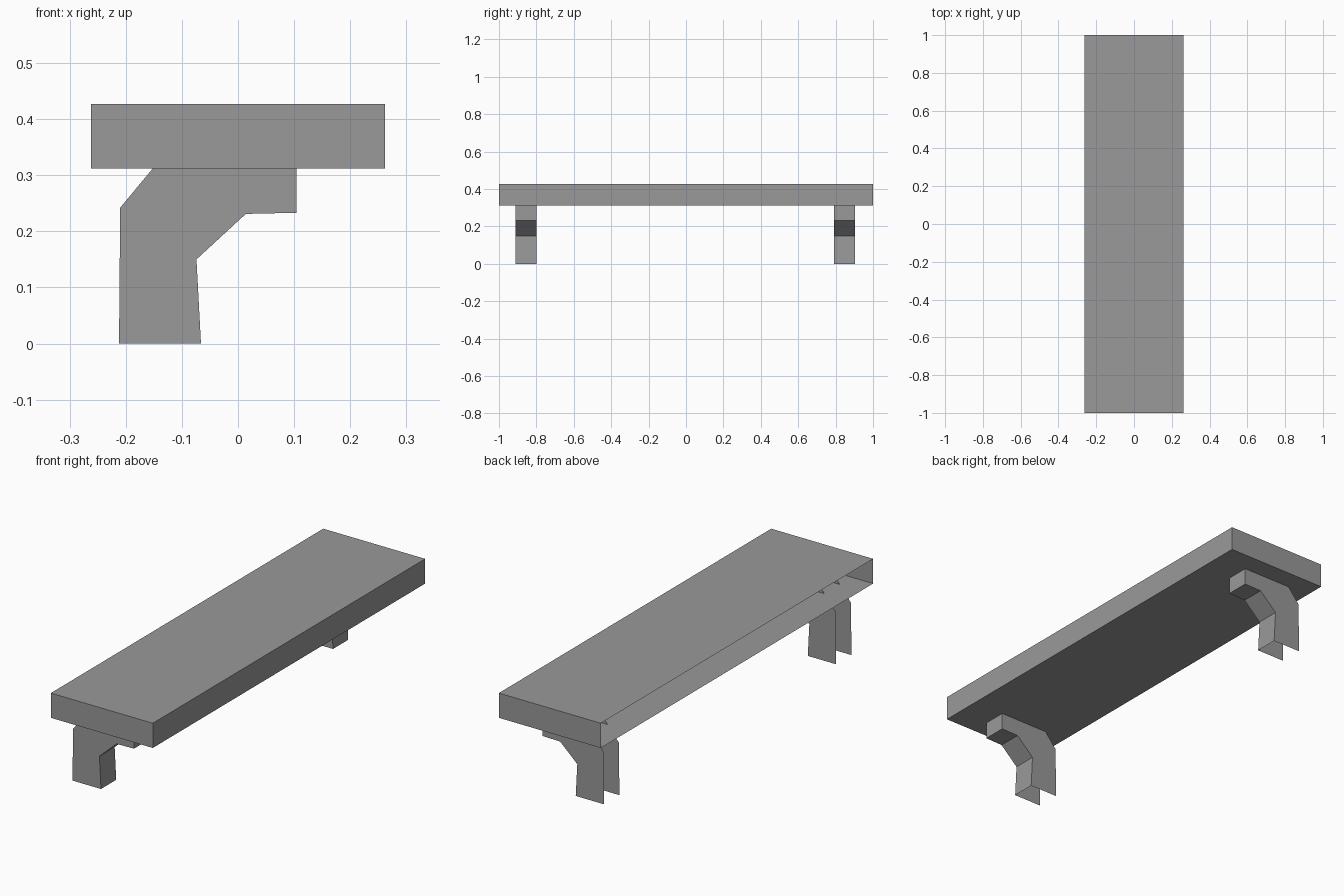
import bpy
import bmesh

cube = bpy.data.objects.get("Cube")
if cube:
    bpy.data.objects.remove(cube, do_unlink=True)

grey = bpy.data.materials.new("plain grey")
grey.use_nodes = True
colour = (0.32, 0.32, 0.32, 1)
grey.diffuse_color = colour
grey.node_tree.nodes["Principled BSDF"].inputs["Base Color"].default_value = colour


def extruded_shell(name, profile, y_front, y_back, open_edges):
    """Extrude an x-z profile along y, leaving the listed edges open."""
    bm = bmesh.new()
    front = [bm.verts.new((x, y_front, z)) for x, z in profile]
    back = [bm.verts.new((x, y_back, z)) for x, z in profile]
    bm.faces.new(front)
    bm.faces.new(back[::-1])
    for i in range(len(profile)):
        j = (i + 1) % len(profile)
        if i not in open_edges:
            bm.faces.new((front[j], front[i], back[i], back[j]))
    mesh = bpy.data.meshes.new(name)
    bm.to_mesh(mesh)
    bm.free()
    mesh.materials.append(grey)
    obj = bpy.data.objects.new(name, mesh)
    bpy.context.collection.objects.link(obj)


# Seat slab, hollow and open along its -x side
half_width, seat_bottom, seat_top = 0.262, 0.312, 0.427
seat = [(-half_width, seat_bottom), (half_width, seat_bottom),
        (half_width, seat_top), (-half_width, seat_top)]
extruded_shell("seat", seat, -1, 1, {3})

# Bracket legs: two side plates joined by a folded strip on the +x side,
# open at the foot, the -x side and the top, tips reaching into the seat
leg = [(-0.212, 0), (-0.066, 0), (-0.074, 0.15), (0.014, 0.231),
       (0.104, 0.233), (0.104, 0.33), (-0.137, 0.33), (-0.21, 0.242)]
for name, y in (("front_leg", -0.912), ("back_leg", 0.792)):
    extruded_shell(name, leg, y, y + 0.112, {0, 5, 6, 7})
